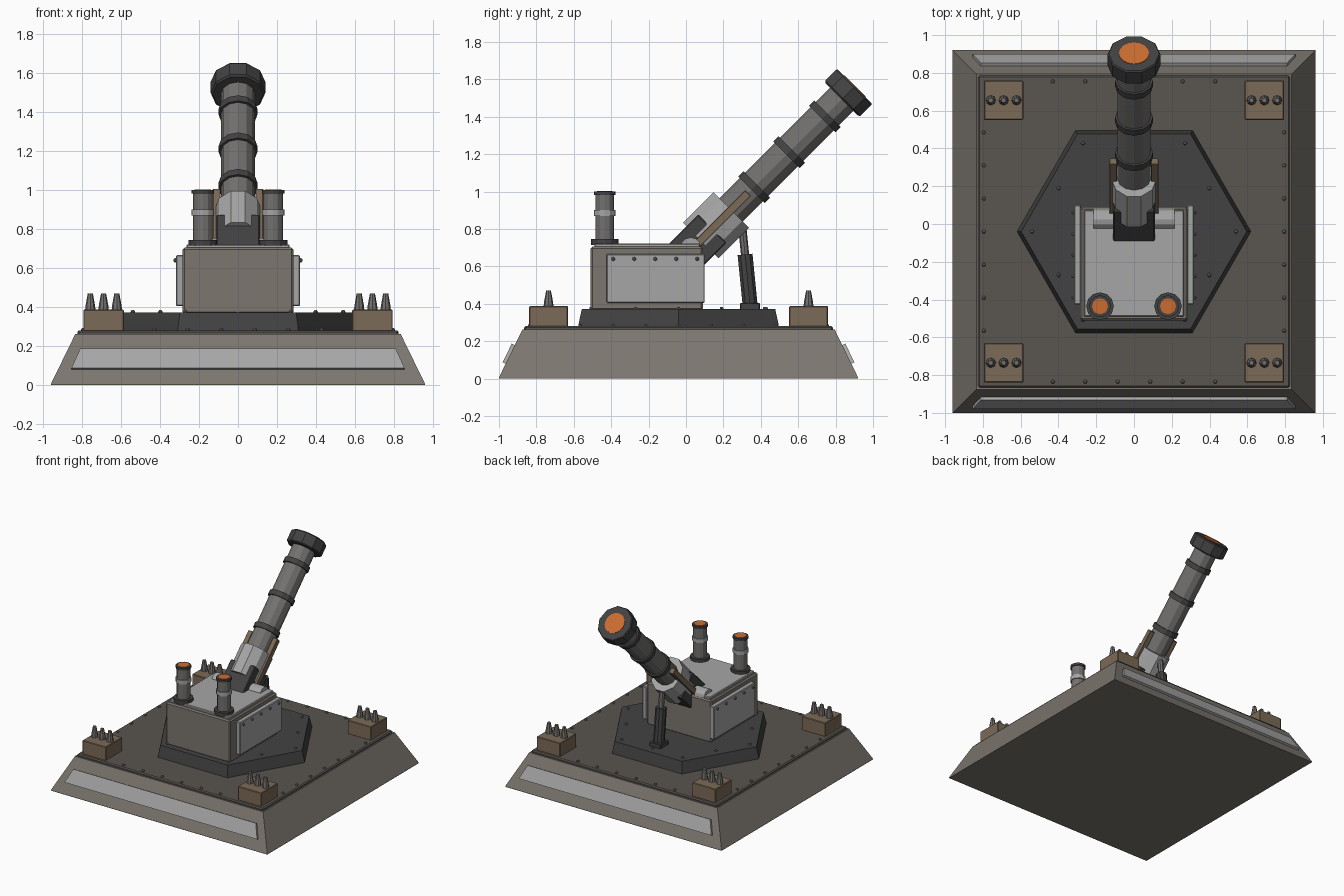
import bpy, bmesh, math
from mathutils import Matrix, Vector

if "Cube" in bpy.data.objects:
    bpy.data.objects.remove(bpy.data.objects["Cube"])


def mat(name, r, g, b):
    m = bpy.data.materials.new(name)
    m.diffuse_color = (r, g, b, 1)
    m.use_nodes = True
    m.node_tree.nodes["Principled BSDF"].inputs["Base Color"].default_value = m.diffuse_color
    return m


BASE = mat("warm_grey", .20, .18, .155)
PLATE = mat("deck_grey", .10, .09, .08)
DARK = mat("dark_metal", .055, .055, .055)
STEEL = mat("steel", .17, .165, .16)
LIGHT = mat("light_panel", .38, .38, .38)
BROWN = mat("brown", .20, .145, .095)
ORANGE = mat("orange_glow", .60, .15, .03)
CY = -.04  # centre of the base in y


def finish(name, bm, material, bevel=0):
    bmesh.ops.recalc_face_normals(bm, faces=bm.faces)
    me = bpy.data.meshes.new(name)
    bm.to_mesh(me)
    bm.free()
    me.materials.append(material)
    ob = bpy.data.objects.new(name, me)
    bpy.context.collection.objects.link(ob)
    if bevel:
        mod = ob.modifiers.new("bevel", 'BEVEL')
        mod.width, mod.segments = bevel, 1
    return ob


def box(name, lo, hi, material, bevel=0, frame=Matrix()):
    lo, hi = Vector(lo), Vector(hi)
    bm = bmesh.new()
    bmesh.ops.create_cube(bm, size=1)
    bm.transform(frame @ Matrix.Translation((lo + hi) / 2) @ Matrix.Diagonal((*(hi - lo), 1)))
    return finish(name, bm, material, bevel)


def lathe(name, profile, sides, material, frame=Matrix(), turn=0, sx=1, sy=1):
    """Closed stack of (radius, height) rings around local z."""
    bm = bmesh.new()
    rings = []
    for r, z in profile:
        angles = [turn + 2 * math.pi * i / sides for i in range(sides)]
        rings.append([bm.verts.new((r * sx * math.cos(a), r * sy * math.sin(a), z)) for a in angles])
    for a, b in zip(rings, rings[1:]):
        for i in range(sides):
            j = (i + 1) % sides
            bm.faces.new((a[i], a[j], b[j], b[i]))
    bm.faces.new(rings[0][::-1])
    bm.faces.new(rings[-1])
    bm.transform(frame)
    return finish(name, bm, material)


def at(x, y, z):
    return Matrix.Translation((x, y, z))


def bolt(name, frame):
    lathe(name, [(.011, -.004), (.011, .006), (.006, .012)], 6, STEEL, frame)


# sloped square base and deck
R2 = math.sqrt(2)
lathe("base", [(.96 * R2, 0), (.96 * R2, .006), (.835 * R2, .262)], 4, BASE, at(0, CY, 0), math.pi / 4)
box("deck_plate", (-.825, CY - .825, .25), (.825, CY + .825, .28), PLATE, .008)

# light panels on the front and back slopes
for s, name in ((-1, "front_panel"), (1, "back_panel")):
    bm = bmesh.new()
    quad = []
    for x, z in ((-.855, .075), (.855, .075), (.81, .175), (-.81, .175)):
        quad.append(bm.verts.new((x, CY + s * (.963 - .488 * z - .01), z)))
    f = bm.faces.new(quad)
    ext = bmesh.ops.extrude_face_region(bm, geom=[f])
    moved = [v for v in ext['geom'] if isinstance(v, bmesh.types.BMVert)]
    bmesh.ops.translate(bm, verts=moved, vec=(0, s * .024, .012))
    finish(name, bm, LIGHT)

# deck bolts
for s in (-1, 1):
    for k in range(-3, 4):
        bolt("deck_bolt", at(s * .795, CY + k * .175, .28))
    for k in range(6):
        bolt("deck_bolt", at(-.43 + k * .172, CY + s * .795, .28))

# hexagonal turret ring
lathe("hex_ring", [(.62, .275), (.615, .30), (.597, .372)], 6, DARK, at(0, CY, 0))
for k in range(12):
    r, a = (.46 if k % 2 else .54), k * math.pi / 6
    bolt("hex_bolt", at(r * math.cos(a), CY + r * math.sin(a), .372))

# corner boxes with spikes
for sx in (-1, 1):
    for sy in (-1, 1):
        c = Vector((sx * .69, CY + sy * .695, 0))
        box("corner_box", c + Vector((-.104, -.104, .275)), c + Vector((.104, .104, .387)), BROWN, .004)
        for k in (-1, 0, 1):
            lathe("spike", [(.027, .38), (.024, .41), (.013, .47)], 8, STEEL, at(c.x + k * .068, c.y, 0))

# turret body, roof and side armour
box("turret_body", (-.285, -.51, .365), (.285, .09, .705), BASE, .01)
box("turret_roof", (-.265, -.49, .70), (.265, .075, .722), LIGHT, .005)
for s in (-1, 1):
    xs = sorted((s * .28, s * .318))
    box("side_armour", (xs[0], -.425, .405), (xs[1], .10, .667), LIGHT, .005)
    for k in range(5):
        bolt("armour_bolt", at(s * .318, -.39 + k * .1125, .64) @ Matrix.Rotation(s * math.pi / 2, 4, 'Y'))

# exhaust stacks
for s in (-1, 1):
    f = at(s * .18, -.435, 0)
    lathe("stack_flange", [(.073, .715), (.073, .745)], 12, DARK, f)
    lathe("stack_pipe", [(.05, .74), (.05, .99)], 12, STEEL, f)
    lathe("stack_band", [(.058, .87), (.058, .902)], 12, LIGHT, f)
    lathe("stack_rim", [(.058, .982), (.058, 1.0)], 12, DARK, f)
    lathe("stack_glow", [(.042, .99), (.042, 1.003)], 12, ORANGE, f)

# trunnion
lathe("trunnion", [(.055, -.215), (.055, .215)], 12, LIGHT,
      at(0, .025, .70) @ Matrix.Rotation(math.pi / 2, 4, 'Y'))

# gun, built along local z and raised 45 degrees
G = at(0, 0, .66) @ Matrix.Rotation(-math.pi / 4, 4, 'X')
box("breech", (-.11, -.108, -.08), (.11, .106, .2), DARK, .006, G)
lathe("barrel", [(.088, .1), (.088, 1.2)], 12, STEEL, G)
lathe("sleeve", [(.12, .112), (.12, .341)], 10, LIGHT, G, 0, 1, 1.18)
for s in (-1, 1):
    xs = sorted((s * .09, s * .13))
    box("sleeve_rail", (xs[0], -.022, .08), (xs[1], .022, .47), BROWN, .003, G)
for t in (.515, .78, 1.05):
    lathe("barrel_ring", [(.1, t - .02), (.1, t + .02)], 12, DARK, G)
lathe("muzzle", [(.13, 1.178), (.14, 1.186), (.14, 1.268), (.134, 1.276)], 10, DARK, G)
lathe("muzzle_glow", [(.08, 1.26), (.08, 1.279)], 16, ORANGE, G)

# elevation strut
box("strut_foot", (-.05, .29, .365), (.05, .395, .405), DARK, .004)
p, q = Vector((0, .343, .39)), Vector((0, .30, .82))
S = Matrix.Translation(p) @ (q - p).to_track_quat('Z', 'Y').to_matrix().to_4x4()
lathe("strut_cylinder", [(.042, 0), (.042, .275)], 10, DARK, S)
lathe("strut_rod", [(.022, .26), (.022, (q - p).length)], 8, STEEL, S)
